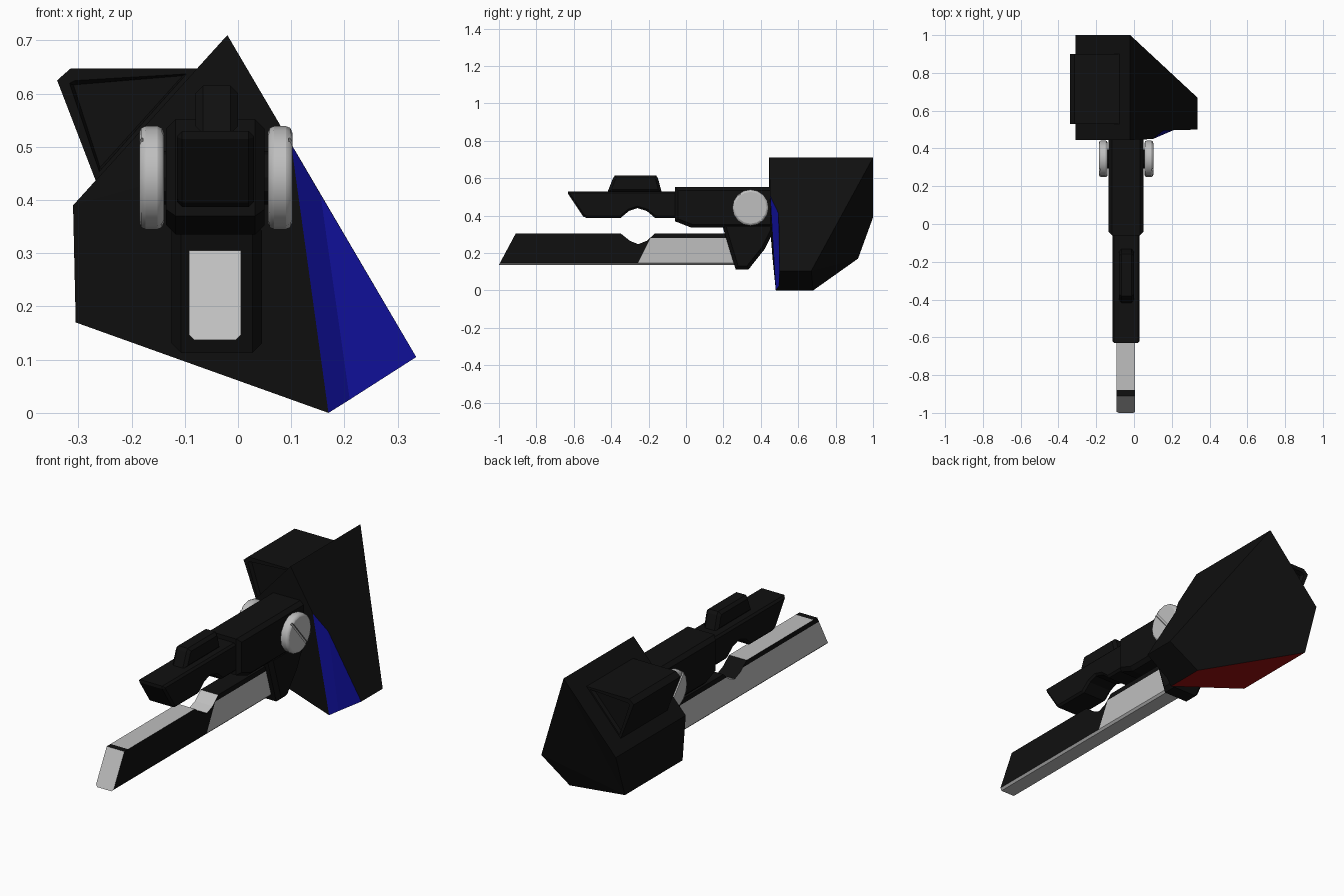
import bpy, bmesh, math
from mathutils import Vector

if "Cube" in bpy.data.objects:
    bpy.data.objects.remove(bpy.data.objects["Cube"])


def material(name, rgb):
    m = bpy.data.materials.new(name)
    m.diffuse_color = (*rgb, 1)
    m.use_nodes = True
    m.node_tree.nodes["Principled BSDF"].inputs["Base Color"].default_value = m.diffuse_color
    return m


BLACK = material("black", (0.005, 0.005, 0.005))
GREY = material("light grey", (0.52, 0.52, 0.52))
BLUE = material("blue", (0.005, 0.005, 0.32))
RED = material("red", (0.3, 0.005, 0.005))


def finish(name, bm, mats):
    bmesh.ops.recalc_face_normals(bm, faces=bm.faces)
    me = bpy.data.meshes.new(name)
    bm.to_mesh(me)
    bm.free()
    for m in mats:
        me.materials.append(m)
    ob = bpy.data.objects.new(name, me)
    bpy.context.collection.objects.link(ob)
    return ob


def side_extrude(profile, x0, x1):
    """Extrude a (y, z) profile from x0 to x1."""
    bm = bmesh.new()
    f = bm.faces.new([bm.verts.new((x0, y, z)) for y, z in profile])
    ext = bmesh.ops.extrude_face_region(bm, geom=[f])
    for v in ext["geom"]:
        if isinstance(v, bmesh.types.BMVert):
            v.co.x = x1
    bmesh.ops.recalc_face_normals(bm, faces=bm.faces)
    return bm


def chamfer(bm, width, rule):
    edges = [e for e in bm.edges
             if abs(e.verts[0].co.x - e.verts[1].co.x) < 1e-4 and rule(e)]
    bmesh.ops.bevel(bm, geom=edges, offset=width, segments=1,
                    affect='EDGES', clamp_overlap=True)


def dark_part(name, profile, x0, x1, width):
    bm = side_extrude(profile, x0, x1)
    chamfer(bm, width, lambda e: True)
    return finish(name, bm, [BLACK])


# Faceted rear body: blue recessed front corner, red underside
P = {
    "T": (-.02, .445, .71), "L2": (-.31, .445, .39), "L1": (-.305, .463, .17),
    "B": (.17, .48, 0), "A": (.1, .45, .505), "C": (.155, .495, .411),
    "D": (.21, .497, .025), "R": (.335, .5, .105),
    "Tb": (-.02, 1, .71), "L2b": (-.31, 1, .39), "L1b": (-.305, .92, .17),
    "Bb": (.17, .68, 0), "Rb": (.335, .67, .105),
}
bm = bmesh.new()
V = {k: bm.verts.new(c) for k, c in P.items()}
for names, idx in (
    ("T L2 A", 0), ("L2 L1 B A", 0),            # front
    ("A B D C", 1), ("C D R", 1),               # blue corner
    ("L1 L1b Bb B", 2),                         # red underside
    ("T Tb L2b L2", 0), ("L2 L2b L1b L1", 0),   # left side
    ("T A C R Rb Tb", 0), ("B Bb Rb R D", 0),   # right side
    ("Tb L1b L2b", 0), ("Tb Rb L1b", 0), ("L1b Rb Bb", 0),  # back
):
    bm.faces.new([V[n] for n in names.split()]).material_index = idx
finish("rear_body", bm, [BLACK, BLUE, RED])

# Side housing with recessed triangular ends
bm = bmesh.new()
f = bm.faces.new([bm.verts.new((x, .53, z)) for x, z in
                  ((-.34, .625), (-.315, .647), (-.075, .647), (-.265, .43))])
ext = bmesh.ops.extrude_face_region(bm, geom=[f])
for v in ext["geom"]:
    if isinstance(v, bmesh.types.BMVert):
        v.co.y = .9
bmesh.ops.recalc_face_normals(bm, faces=bm.faces)
ends = [f for f in bm.faces if abs(f.normal.y) > .9]
bmesh.ops.inset_individual(bm, faces=ends, thickness=.024, depth=0)
bmesh.ops.inset_individual(bm, faces=ends, thickness=.008, depth=-.02)
finish("side_housing", bm, [BLACK])

# Neck, lower bracket and upper barrel
dark_part("neck", [(-.06, .552), (.47, .552), (.47, .335), (.03, .335), (-.06, .37)],
          -.135, .05, .018)
dark_part("bracket", [(.19, .36), (.265, .113), (.335, .113), (.42, .22),
                      (.47, .32), (.47, .36)], -.125, .045, .018)
dark_part("upper_barrel", [(-.63, .53), (-.63, .515), (-.55, .395), (-.53, .387),
                           (-.35, .387), (-.305, .425), (-.26, .44), (-.21, .425),
                           (-.165, .387), (-.04, .387), (-.04, .53)],
          -.115, .03, .01)
dark_part("barrel_hump", [(-.42, .525), (-.39, .60), (-.38, .615), (-.16, .615),
                          (-.15, .60), (-.13, .525)], -.08, 0, .014)

# Lower blade: grey with dark right flank, top strip and notch
bm = side_extrude([(-1, .137), (-.91, .305), (-.35, .305), (-.3, .265), (-.255, .247),
                   (-.21, .265), (-.165, .305), (.23, .305), (.27, .137)], -.092, .006)
chamfer(bm, .01, lambda e: all(v.co.z < .14 for v in e.verts))
for co, no in (((0, 0, .28), (0, 0, 1)), ((0, -.26, .14), (0, .14, -.07)),
               ((0, -.88, 0), (0, 1, 0)), ((0, -.255, 0), (0, 1, 0))):
    bmesh.ops.bisect_plane(bm, geom=bm.verts[:] + bm.edges[:] + bm.faces[:],
                           plane_co=co, plane_no=no)
bmesh.ops.recalc_face_normals(bm, faces=bm.faces)
for f in bm.faces:
    c, n = f.calc_center_median(), f.normal
    if abs(n.x) > .9:
        front = (c.y + .26) * .14 - (c.z - .14) * .07 < 0
        dark = c.z > .28 or (n.x > 0 and front)
    elif n.z > .9 and c.z > .3:
        dark = c.y > -.17 or c.y < -.88
    else:
        dark = n.z > .3 and -.36 < c.y < -.255
    f.material_index = int(dark)
finish("lower_blade", bm, [GREY, BLACK])

# Pivot discs, each with a diagonal slot across the outer face
for name, x, side in (("left_disc", -.1625, -1), ("right_disc", .079, 1)):
    bpy.ops.mesh.primitive_cylinder_add(vertices=16, radius=.097, depth=.046,
                                        location=(x, .345, .442),
                                        rotation=(0, math.pi / 2, 0))
    disc = bpy.context.object
    disc.name = name
    disc.data.materials.append(GREY)
    bev = disc.modifiers.new("rim", 'BEVEL')
    bev.width, bev.segments, bev.limit_method = .012, 2, 'ANGLE'
    bev.angle_limit = math.radians(40)
    bpy.ops.object.shade_smooth_by_angle(angle=math.radians(35))
    bpy.ops.mesh.primitive_cube_add(size=1, location=(x + side * .023, .345, .442),
                                    rotation=(math.radians(40), 0, 0))
    slot = bpy.context.object
    slot.name = name + "_slot_cutter"
    slot.scale = (.014, .012, .3)
    slot.hide_render = True
    slot.hide_viewport = True
    slot.display_type = 'WIRE'
    cut = disc.modifiers.new("slot", 'BOOLEAN')
    cut.operation, cut.object = 'DIFFERENCE', slot

# Axle joining the discs
bpy.ops.mesh.primitive_cylinder_add(vertices=12, radius=.05, depth=.24,
                                    location=(-.042, .345, .442),
                                    rotation=(0, math.pi / 2, 0))
bpy.context.object.name = "axle"
bpy.context.object.data.materials.append(BLACK)
